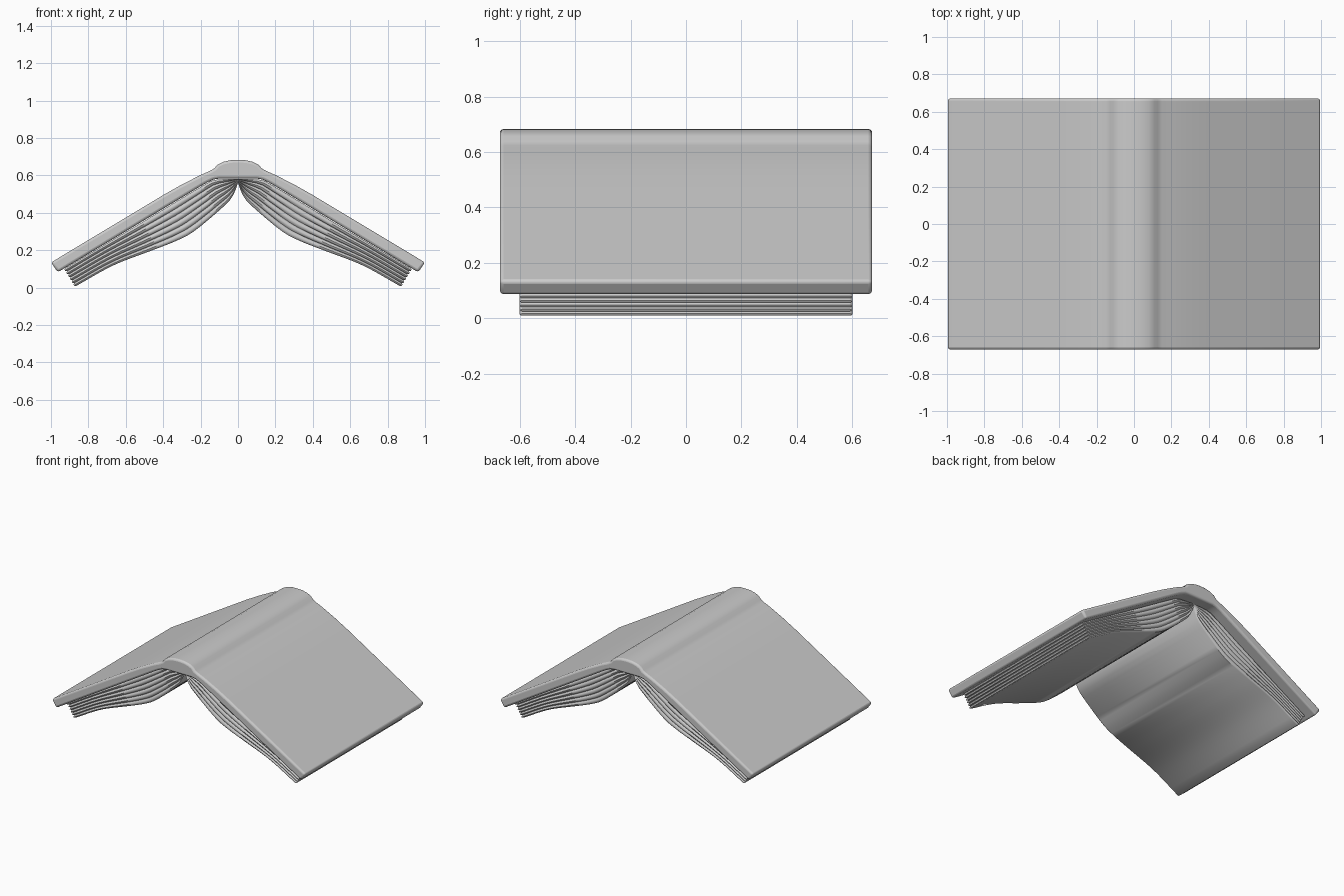
import bpy
import bmesh
from mathutils import Vector

if "Cube" in bpy.data.objects:
    bpy.data.objects.remove(bpy.data.objects["Cube"])

GREY = (0.6, 0.6, 0.6, 1)
grey = bpy.data.materials.new("plain grey")
grey.use_nodes = True
grey.diffuse_color = GREY
grey.node_tree.nodes["Principled BSDF"].inputs["Base Color"].default_value = GREY


def smooth_path(points, count):
    """Sample a smooth curve through the points at equal spacing."""
    p = [Vector(q) for q in points]
    p = [2 * p[0] - p[1]] + p + [2 * p[-1] - p[-2]]
    fine = []
    for a, b, c, d in zip(p, p[1:], p[2:], p[3:]):
        for i in range(20):
            t = i / 20
            fine.append(0.5 * (2 * b + (c - a) * t + (2*a - 5*b + 4*c - d) * t**2
                               + (3*b - a - 3*c + d) * t**3))
    fine.append(p[-2])
    dist = [0]
    for a, b in zip(fine, fine[1:]):
        dist.append(dist[-1] + (b - a).length)
    out, j = [], 0
    for i in range(count):
        goal = dist[-1] * i / (count - 1)
        while j < len(fine) - 2 and dist[j + 1] < goal:
            j += 1
        out.append(fine[j].lerp(fine[j + 1], (goal - dist[j]) / (dist[j + 1] - dist[j])))
    return out


def make_object(name, rings, bevel=0):
    """Skin closed rings into a solid with capped ends."""
    bm = bmesh.new()
    loops = [[bm.verts.new(v) for v in ring] for ring in rings]
    for a, b in zip(loops, loops[1:]):
        for i in range(len(a)):
            k = (i + 1) % len(a)
            bm.faces.new((a[i], a[k], b[k], b[i]))
    bm.faces.new(loops[0])
    bm.faces.new(loops[-1])
    bmesh.ops.recalc_face_normals(bm, faces=bm.faces)
    mesh = bpy.data.meshes.new(name)
    bm.to_mesh(mesh)
    bm.free()
    mesh.materials.append(grey)
    obj = bpy.data.objects.new(name, mesh)
    bpy.context.collection.objects.link(obj)
    if bevel:
        mod = obj.modifiers.new("rounded rim", "BEVEL")
        mod.width = bevel
        mod.segments = 3
        mod.limit_method = "ANGLE"
        mod.angle_limit = 0.9
    bpy.ops.object.select_all(action="DESELECT")
    obj.select_set(True)
    bpy.context.view_layer.objects.active = obj
    bpy.ops.object.shade_smooth_by_angle(angle=0.7)
    return obj


# Cover: one bent board with a raised, rounded spine
outer = [(0, 0.683), (0.04, 0.681), (0.08, 0.672), (0.11, 0.657), (0.127, 0.637),
         (0.15, 0.624), (0.2, 0.602), (0.3, 0.551), (0.396, 0.497), (1.0, 0.134)]
inner = [(0.963, 0.082), (0.2, 0.542), (0.165, 0.562), (0.13, 0.578), (0.1, 0.583)]
half = outer + inner
profile = half + [(-x, z) for x, z in reversed(half[1:])]
make_object("cover", [[(x, y, z) for x, z in profile] for y in (-0.672, 0.672)], 0.014)

# Page bundles: fanned layers between the board and the lowest page
STATIONS, LAYERS = 30, 6
upper = smooth_path([(0, 0.58), (0.06, 0.58), (0.13, 0.574), (0.2, 0.538),
                     (0.5, 0.357), (0.93, 0.1)], STATIONS)
lower = smooth_path([(0, 0.56), (0.025, 0.495), (0.07, 0.44), (0.23, 0.305), (0.33, 0.25),
                     (0.47, 0.195), (0.668, 0.118), (0.872, 0.005)], STATIONS)
# Rounded cross-section of one layer: y and height fraction
section = [(0.59, 0), (0.597, 0.2), (0.6, 0.5), (0.597, 0.8), (0.59, 1)]
section += [(-y, f) for y, f in reversed(section)]

for side, label in ((1, "left"), (-1, "right")):
    for n in range(LAYERS):
        rings = []
        for i, (lo, up) in enumerate(zip(lower, upper)):
            # Round the free edge of the layer at the last station
            pull = 0.5 if i == STATIONS - 1 else 1
            ring = []
            for y, f in section:
                p = lo.lerp(up, (n + 0.5 + (f - 0.5) * pull) / LAYERS)
                if i == STATIONS - 2:
                    last = lower[-1].lerp(upper[-1], (n + f) / LAYERS)
                    p = last + (p - last).normalized() * 0.008
                ring.append((side * p.x, y, p.y))
            rings.append(ring)
        make_object(f"{label}_pages_{n + 1}", rings)
